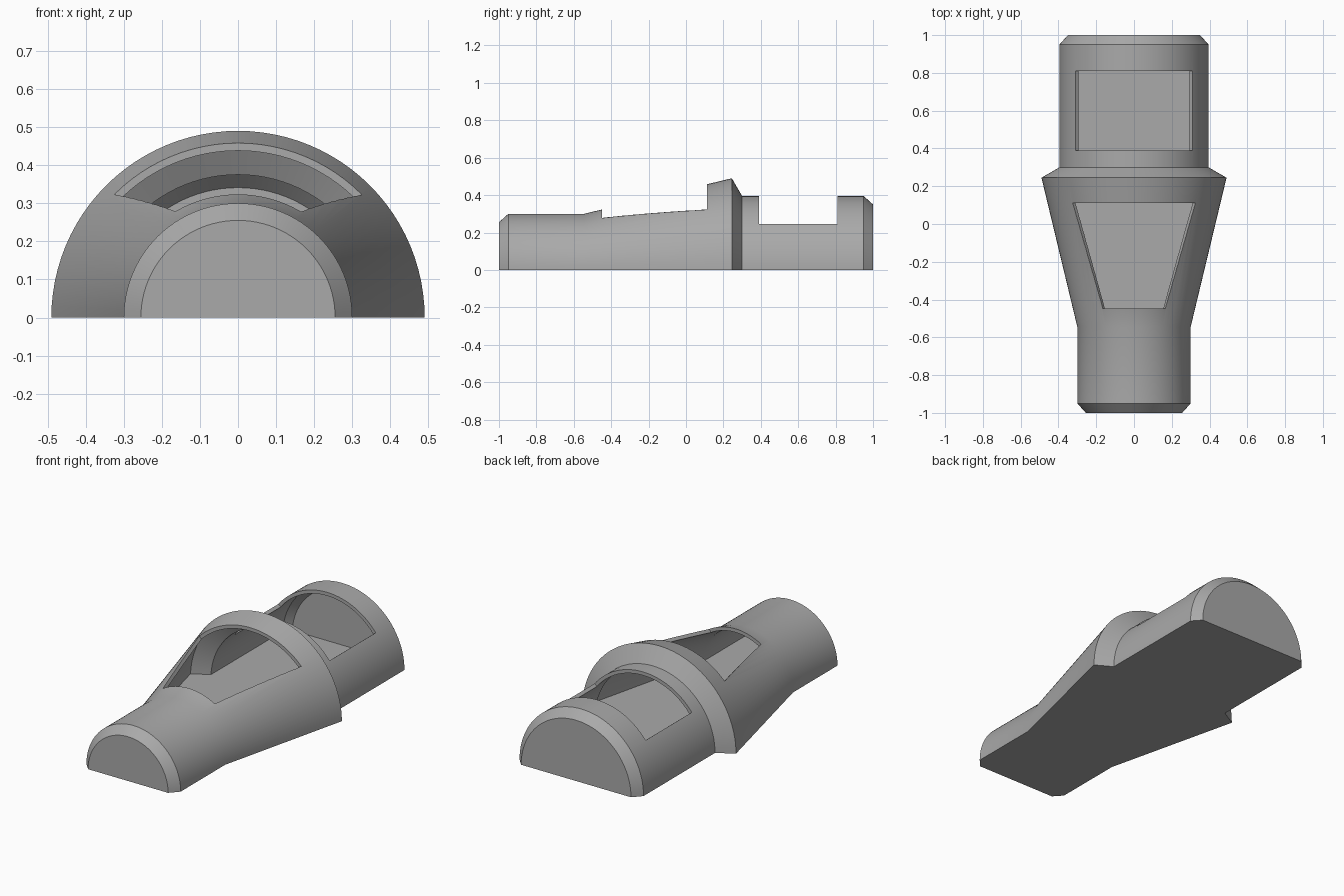
import bpy
import bmesh
from math import sin, cos, pi, asin, radians

if "Cube" in bpy.data.objects:
    bpy.data.objects.remove(bpy.data.objects["Cube"], do_unlink=True)

WALL = 0.02
STEPS = 48

grey = bpy.data.materials.new("plain grey")
grey.use_nodes = True
grey.diffuse_color = (0.4, 0.4, 0.4, 1)
grey.node_tree.nodes["Principled BSDF"].inputs["Base Color"].default_value = (0.4, 0.4, 0.4, 1)


def half_disc(y, r, floor=0.0):
    """Upper half circle closed by a flat floor."""
    start = asin(floor / r)
    angles = [start + (pi - 2 * start) * i / STEPS for i in range(STEPS + 1)]
    return [(r * cos(a), y, r * sin(a)) for a in angles]


def sector(y, r, half_angle):
    """Band straddling radius r, spanning half_angle each side of the top."""
    angles = [pi / 2 + half_angle * (2 * i / STEPS - 1) for i in range(STEPS + 1)]
    outer = [(1.2 * r * cos(a), y, 1.2 * r * sin(a)) for a in angles]
    inner = [(0.8 * r * cos(a), y, 0.8 * r * sin(a)) for a in reversed(angles)]
    return outer + inner


def loft(name, sections):
    """Closed solid skinned through matching loops."""
    bm = bmesh.new()
    loops = [[bm.verts.new(p) for p in s] for s in sections]
    for a, b in zip(loops, loops[1:]):
        for i in range(len(a)):
            j = (i + 1) % len(a)
            bm.faces.new((a[i], a[j], b[j], b[i]))
    bm.faces.new(loops[0])
    bm.faces.new(loops[-1])
    bmesh.ops.recalc_face_normals(bm, faces=bm.faces)
    mesh = bpy.data.meshes.new(name)
    bm.to_mesh(mesh)
    bm.free()
    mesh.materials.append(grey)
    obj = bpy.data.objects.new(name, mesh)
    bpy.context.collection.objects.link(obj)
    return obj


# Outer hull: chamfered nose, flared cone, collar and rear barrel
hull_profile = [(-1, 0.255), (-0.95, 0.3), (-0.545, 0.3), (0.245, 0.49),
                (0.3, 0.395), (0.95, 0.395), (1, 0.35)]
hull = loft("hull", [half_disc(y, r) for y, r in hull_profile])

# Hollow interior, one wall thickness inside the hull
cavity_profile = [(-0.98, 0.247), (-0.942, 0.28), (-0.5425, 0.28), (0.236, 0.468),
                  (0.289, 0.375), (0.942, 0.375), (0.98, 0.341)]
cavity = loft("cavity_cutter", [half_disc(y, r, WALL) for y, r in cavity_profile])

# Rectangular rear window
rear_angle = radians(51.7)
rear_window = loft("rear_window_cutter",
                   [sector(y, 0.395, rear_angle) for y in (0.39, 0.81)])

# Tapered front window following the cone, straight edged from above
sections = []
for i in range(9):
    t = i / 8
    y, r, half_width = -0.448 + 0.56 * t, 0.3233 + 0.1347 * t, 0.165 + 0.16 * t
    sections.append(sector(y, r, asin(half_width / r)))
front_window = loft("front_window_cutter", sections)

# Carve the hull
for cutter in (cavity, rear_window, front_window):
    mod = hull.modifiers.new(cutter.name, "BOOLEAN")
    mod.operation = "DIFFERENCE"
    mod.solver = "EXACT"
    mod.object = cutter
bpy.context.view_layer.update()
carved = bpy.data.meshes.new_from_object(
    hull.evaluated_get(bpy.context.evaluated_depsgraph_get()))
hull.modifiers.clear()
hull.data = carved
for cutter in (cavity, rear_window, front_window):
    bpy.data.objects.remove(cutter, do_unlink=True)

bpy.ops.object.select_all(action="DESELECT")
hull.select_set(True)
bpy.context.view_layer.objects.active = hull
bpy.ops.object.shade_smooth_by_angle(angle=radians(30))
